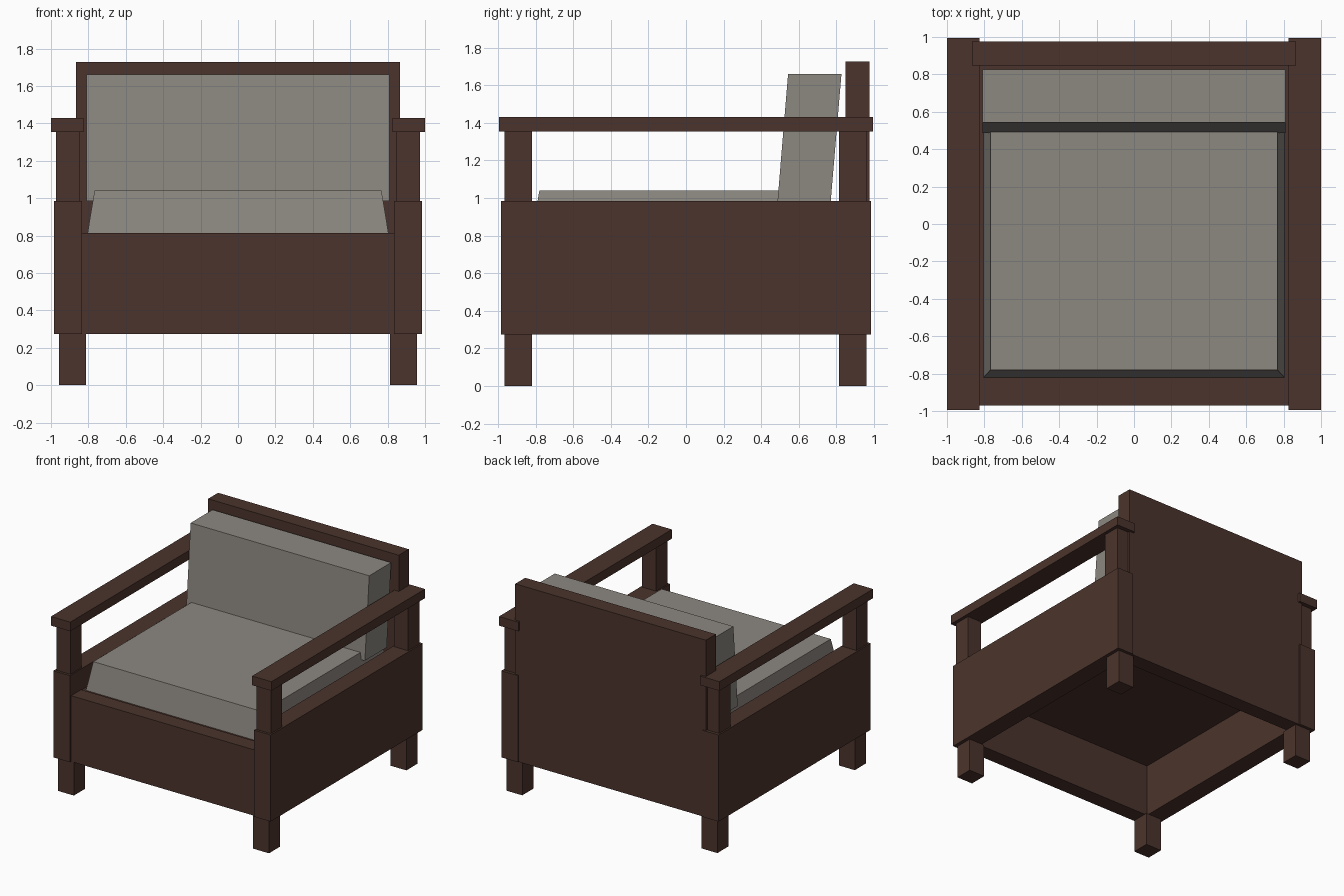
import bpy

if "Cube" in bpy.data.objects:
    bpy.data.objects.remove(bpy.data.objects["Cube"])


def material(name, rgb):
    m = bpy.data.materials.new(name)
    m.diffuse_color = (*rgb, 1.0)
    m.use_nodes = True
    m.node_tree.nodes["Principled BSDF"].inputs["Base Color"].default_value = m.diffuse_color
    return m


WOOD = material("dark brown wood", (0.070, 0.034, 0.025))
FABRIC = material("warm grey fabric", (0.262, 0.242, 0.216))


def prism(name, bottom, top, z0, z1, mat):
    """Six-sided block between two rectangles (x0, x1, y0, y1) at z0 and z1."""
    verts = []
    for (x0, x1, y0, y1), z in ((bottom, z0), (top, z1)):
        verts += [(x0, y0, z), (x1, y0, z), (x1, y1, z), (x0, y1, z)]
    faces = [(3, 2, 1, 0), (4, 5, 6, 7)]
    faces += [(i, (i + 1) % 4, (i + 1) % 4 + 4, i + 4) for i in range(4)]
    mesh = bpy.data.meshes.new(name)
    mesh.from_pydata(verts, [], faces)
    mesh.materials.append(mat)
    obj = bpy.data.objects.new(name, mesh)
    bpy.context.collection.objects.link(obj)
    return obj


def box(name, x0, x1, y0, y1, z0, z1):
    rect = (x0, x1, y0, y1)
    return prism(name, rect, rect, z0, z1, WOOD)


def sided(name, s, x0, x1, y0, y1, z0, z1):
    """Box placed on the right (s = 1) or mirrored to the left (s = -1)."""
    a, b = sorted((s * x0, s * x1))
    return box(name, a, b, y0, y1, z0, z1)


# Legs, side panels, arm posts and armrests on both sides
for side, s in (("right", 1), ("left", -1)):
    sided(side + "_side_panel", s, 0.835, 0.985, -0.985, 0.985, 0.275, 0.985)
    sided(side + "_armrest", s, 0.825, 1.0, -0.995, 0.995, 1.355, 1.43)
    for end, y0, y1 in (("front", -0.965, -0.82), ("back", 0.815, 0.96)):
        sided(f"{end}_{side}_leg", s, 0.813, 0.957, y0, y1, 0.0, 0.275)
        sided(f"{end}_{side}_arm_post", s, 0.845, 0.973, y0, y1, 0.985, 1.355)

# Frame panels and the board under the cushion
box("front_panel", -0.835, 0.835, -0.97, -0.84, 0.275, 0.815)
box("back_panel", -0.865, 0.865, 0.848, 0.977, 0.275, 1.727)
box("seat_board", -0.835, 0.835, -0.84, 0.848, 0.71, 0.81)

# Tapered seat cushion
prism("seat_cushion", (-0.805, 0.805, -0.82, 0.80), (-0.767, 0.767, -0.78, 0.76),
      0.81, 1.04, FABRIC)

# Back cushion leaning backwards
prism("back_cushion", (-0.81, 0.81, 0.487, 0.77), (-0.81, 0.81, 0.543, 0.827),
      0.985, 1.66, FABRIC)
